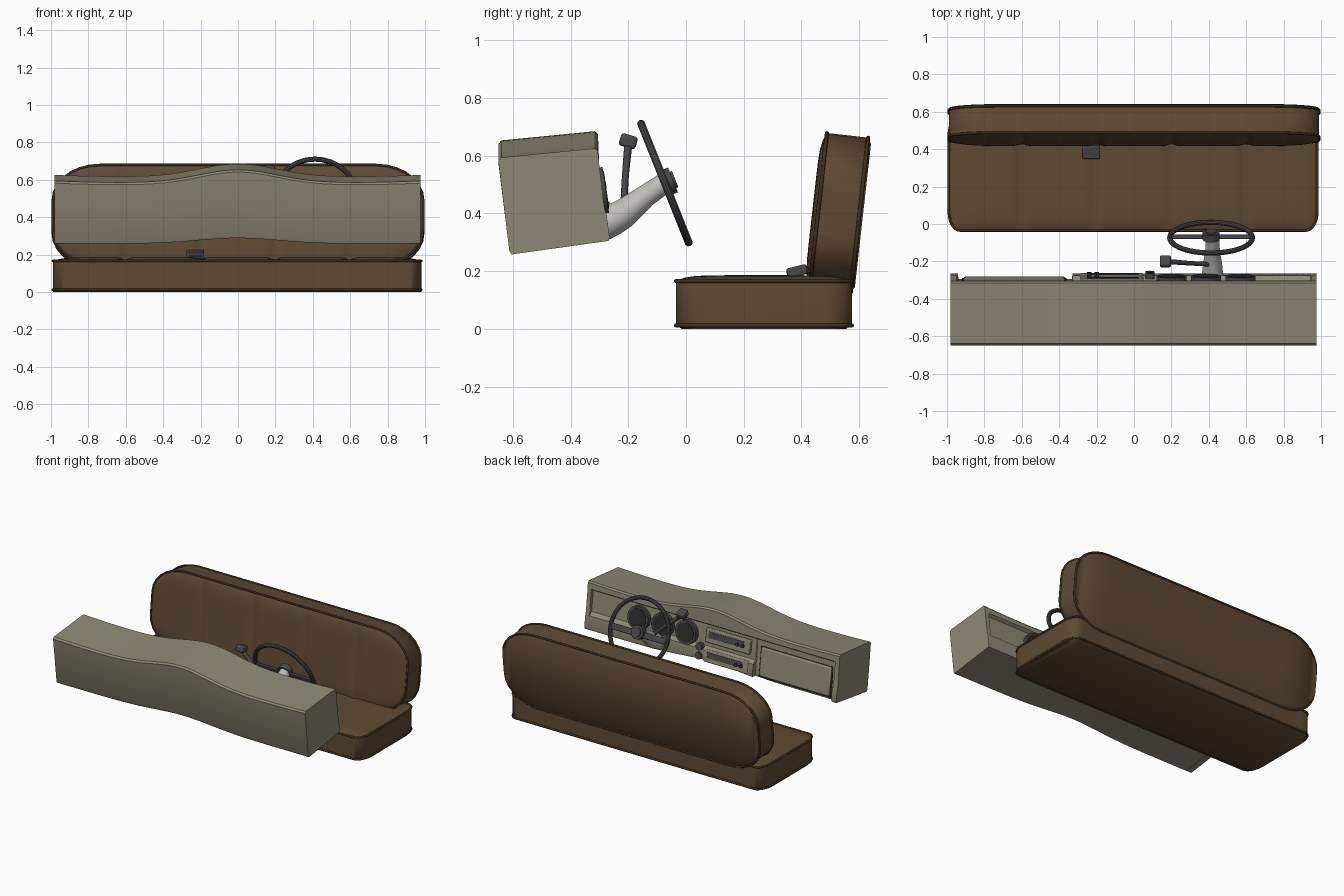
import bpy, bmesh, math
from mathutils import Matrix, Vector

old = bpy.data.objects.get("Cube")
if old:
    bpy.data.objects.remove(old, do_unlink=True)


def material(name, rgb):
    m = bpy.data.materials.new(name)
    m.use_nodes = True
    m.diffuse_color = (*rgb, 1)
    m.node_tree.nodes["Principled BSDF"].inputs["Base Color"].default_value = (*rgb, 1)
    return m


LEATHER = material("brown leather", (0.115, 0.068, 0.033))
PIPING = material("dark brown piping", (0.05, 0.029, 0.014))
DASH = material("khaki dash paint", (0.27, 0.25, 0.18))
GREY = material("dark grey plastic", (0.065, 0.065, 0.07))
BLACK = material("black trim", (0.025, 0.025, 0.027))
PALE = material("pale grey column", (0.52, 0.51, 0.48))


def finish(ob, name, mat, angle=35):
    ob.name = name
    ob.data.materials.clear()
    ob.data.materials.append(mat)
    bpy.ops.object.select_all(action="DESELECT")
    ob.select_set(True)
    bpy.context.view_layer.objects.active = ob
    bpy.ops.object.shade_smooth_by_angle(angle=math.radians(angle))
    return ob


def loft(name, rings, mat, angle=35):
    """Skin a row of equal closed cross-sections and cap both ends."""
    bm = bmesh.new()
    rows = [[bm.verts.new(p) for p in ring] for ring in rings]
    for a, b in zip(rows, rows[1:]):
        for i in range(len(a)):
            j = (i + 1) % len(a)
            bm.faces.new((a[i], a[j], b[j], b[i]))
    bm.faces.new(rows[0])
    bm.faces.new(rows[-1])
    bmesh.ops.recalc_face_normals(bm, faces=bm.faces)
    me = bpy.data.meshes.new(name)
    bm.to_mesh(me)
    bm.free()
    ob = bpy.data.objects.new(name, me)
    bpy.context.collection.objects.link(ob)
    return finish(ob, name, mat, angle)


def tube(name, pts, radii, mat, cyclic=False, sides=2):
    cu = bpy.data.curves.new(name, "CURVE")
    cu.dimensions = "3D"
    cu.bevel_depth, cu.bevel_resolution, cu.use_fill_caps = 1, sides, True
    sp = cu.splines.new("POLY")
    sp.points.add(len(pts) - 1)
    sp.use_cyclic_u = cyclic
    for q, p, r in zip(sp.points, pts, radii):
        q.co, q.radius = (*p, 1), r
    ob = bpy.data.objects.new(name, cu)
    bpy.context.collection.objects.link(ob)
    bpy.ops.object.select_all(action="DESELECT")
    ob.select_set(True)
    bpy.context.view_layer.objects.active = ob
    bpy.ops.object.convert(target="MESH")
    return finish(bpy.context.object, name, mat, 50)


def box(name, size, frame, mat, bevel=0.006):
    bpy.ops.mesh.primitive_cube_add(size=1)
    ob = bpy.context.object
    ob.data.transform(Matrix.Diagonal((*size, 1)))
    ob.matrix_world = frame
    if bevel:
        mod = ob.modifiers.new("soft_edges", "BEVEL")
        mod.width, mod.segments = bevel, 2
    return finish(ob, name, mat)


def disc(name, radius, depth, frame, mat, sides=32):
    bpy.ops.mesh.primitive_cylinder_add(vertices=sides, radius=radius, depth=depth)
    ob = bpy.context.object
    ob.matrix_world = frame
    return finish(ob, name, mat)


# Upholstered cushions: five padded channels, rounded outline, piped edges
def cushion(name, half_len, half_width, corner, height, loc, tilt):
    cx, cw = corner
    flat = half_len - cx
    arc = [flat + cx * math.sin(math.pi / 2 * k / 7) for k in range(1, 8)]
    xs = [-x for x in reversed(arc)]
    xs += [flat * (k / 40 - 1) for k in range(81)] + arc

    def half(x):
        u = max(0, abs(x) - flat) / cx
        return half_width - cw * (1 - math.sqrt(max(0, 1 - u * u)))

    e = 0.016
    rings = []
    for x in xs:
        h = half(x)
        groove = sum(math.exp(-((x - s) / 0.022) ** 2) for s in (-0.6, -0.2, 0.2, 0.6))
        pad = (e + 0.004 - 0.014 * groove) * (1 - abs(x / half_len) ** 20)
        ring = [(x, h - 0.02, 0), (x, -h + 0.02, 0), (x, -h, e)]
        for k in range(15):
            s = -math.cos(math.pi * k / 14)
            ring.append((x, s * h, height - e + pad * (1 - s ** 8)))
        rings.append(ring + [(x, h, e)])
    parts = [loft(name, rings, LEATHER, 50)]
    loop = [(x, half(x)) for x in xs] + [(x, -half(x)) for x in reversed(xs)]
    for label, z in (("rear_or_base", 0.012), ("face", height - e)):
        parts.append(tube(f"{name}_{label}_piping", [(*p, z) for p in loop],
                          [0.007] * len(loop), PIPING, True))
    for ob in parts:
        ob.location = loc
        ob.rotation_euler = (tilt, 0, 0)


cushion("seat_cushion", 0.985, 0.305, (0.06, 0.1), 0.182, (-0.005, 0.27, 0.0), 0)
cushion("seat_backrest", 0.99, 0.27, (0.25, 0.19), 0.172, (0, 0.613, 0.393),
        math.pi / 2 - 0.112)

# Belt buckle tucked between cushion and backrest
buckle = Matrix.Translation((-0.228, 0.385, 0.2)) @ Matrix.Rotation(0.25, 4, "X")
box("belt_buckle", (0.095, 0.07, 0.035), buckle, GREY)
box("belt_buckle_slot", (0.07, 0.006, 0.015),
    buckle @ Matrix.Translation((0, -0.034, 0)), BLACK, 0)


# Dashboard body, with a raised centre and a recessed passenger side
def dash_section(x):
    bump = math.exp(-(x / 0.3) ** 2)
    top = 0.583 + 0.07 * bump + 0.012 * abs(x) ** 4
    low = 0.258 + 0.03 * bump
    inside = 0.02 if abs(x) < 0.945 else 0
    bay = 0.028 if -0.94 < x < -0.33 else 0
    return [(x, -0.605, low), (x, -0.612, low + 0.012), (x, -0.65, top - 0.012),
            (x, -0.64, top), (x, -0.315, top + 0.032), (x, -0.305, top + 0.022),
            (x, -0.301, 0.575), (x, -0.300 - inside, 0.562),
            (x, -0.283 - max(inside, bay), 0.42),
            (x, -0.276 - bay, 0.40), (x, -0.265 - bay, low + 0.06),
            (x, -0.268 - bay, low + 0.047)]


stations = [-0.98 + 1.955 * k / 60 for k in range(61)]
stations += [-0.946, -0.944, -0.941, -0.939, -0.332, -0.328, 0.944, 0.946]
loft("dashboard", [dash_section(x) for x in sorted(stations)], DASH, 30)


# Frame lying on the sloping driver-side face of the dashboard
def on_dash(x, z, out=0.0):
    y = -0.31 + (0.62 - z) * 0.143
    return (Matrix.Translation((x, y, z)) @ Matrix.Rotation(0.142, 4, "X")
            @ Matrix.Translation((0, out, 0)))


FACE = Matrix.Rotation(-math.pi / 2, 4, "X")
for i, x in enumerate((0.57, 0.385, 0.2)):
    disc(f"gauge_bezel_{i + 1}", 0.08, 0.04, on_dash(x, 0.48, -0.008) @ FACE, GREY)
    disc(f"gauge_dial_{i + 1}", 0.066, 0.006, on_dash(x, 0.48, 0.012) @ FACE, BLACK)
for i, z in enumerate((0.415, 0.355)):
    disc(f"dash_knob_{i + 1}", 0.024, 0.03, on_dash(0.085, z, 0.004) @ FACE, GREY, 20)

# Radio and heater panels, each a framed slot with two small knobs
for name, z, tall in (("radio", 0.5, 0.095), ("heater", 0.365, 0.085)):
    box(f"{name}_surround", (0.34, 0.035, tall), on_dash(-0.12, z, -0.012), DASH)
    box(f"{name}_slot", (0.27, 0.006, tall * 0.45), on_dash(-0.11, z + 0.008, 0.005), GREY, 0)
    for k in range(2):
        disc(f"{name}_knob_{k + 1}", 0.012, 0.014,
             on_dash(-0.2 - 0.04 * k, z, 0.009) @ FACE, BLACK, 16)

# Glovebox door
box("glovebox_outline", (0.56, 0.012, 0.215), on_dash(-0.64, 0.425, -0.026), BLACK, 0.005)
box("glovebox_door", (0.545, 0.03, 0.2), on_dash(-0.64, 0.425, -0.026), DASH, 0.012)

# Steering column
tube("steering_column",
     [(0.42, -0.29, 0.36), (0.42, -0.25, 0.38), (0.42, -0.215, 0.4),
      (0.42, -0.14, 0.46), (0.42, -0.075, 0.505)],
     [0.056, 0.055, 0.051, 0.039, 0.036], PALE, sides=6)

# Steering wheel in its own tilted frame
wheel = Matrix.Translation((0.412, -0.073, 0.505)) @ Matrix.Rotation(-1.19, 4, "X")
bpy.ops.mesh.primitive_torus_add(major_radius=0.221, minor_radius=0.014,
                                 major_segments=48, minor_segments=10)
rim = bpy.context.object
rim.matrix_world = wheel
finish(rim, "steering_wheel_rim", GREY)
disc("steering_wheel_hub", 0.046, 0.04, wheel @ Matrix.Translation((0, 0, 0.01)), GREY)
disc("horn_button", 0.03, 0.012, wheel @ Matrix.Translation((0, 0, 0.032)), GREY)
for side, label in ((1, "left"), (-1, "right")):
    box(f"steering_wheel_{label}_spoke", (0.19, 0.04, 0.014),
        wheel @ Matrix.Translation((side * 0.12, 0.012, 0)), GREY)

# Column shift lever
tube("shift_lever", [(0.4, -0.215, 0.44), (0.3, -0.21, 0.53), (0.17, -0.2, 0.64)],
     [0.012, 0.012, 0.014], GREY)
box("shift_lever_knob", (0.06, 0.06, 0.045),
    Matrix.Translation((0.168, -0.2, 0.65)) @ Matrix.Rotation(-0.3, 4, "X"), GREY, 0.01)
